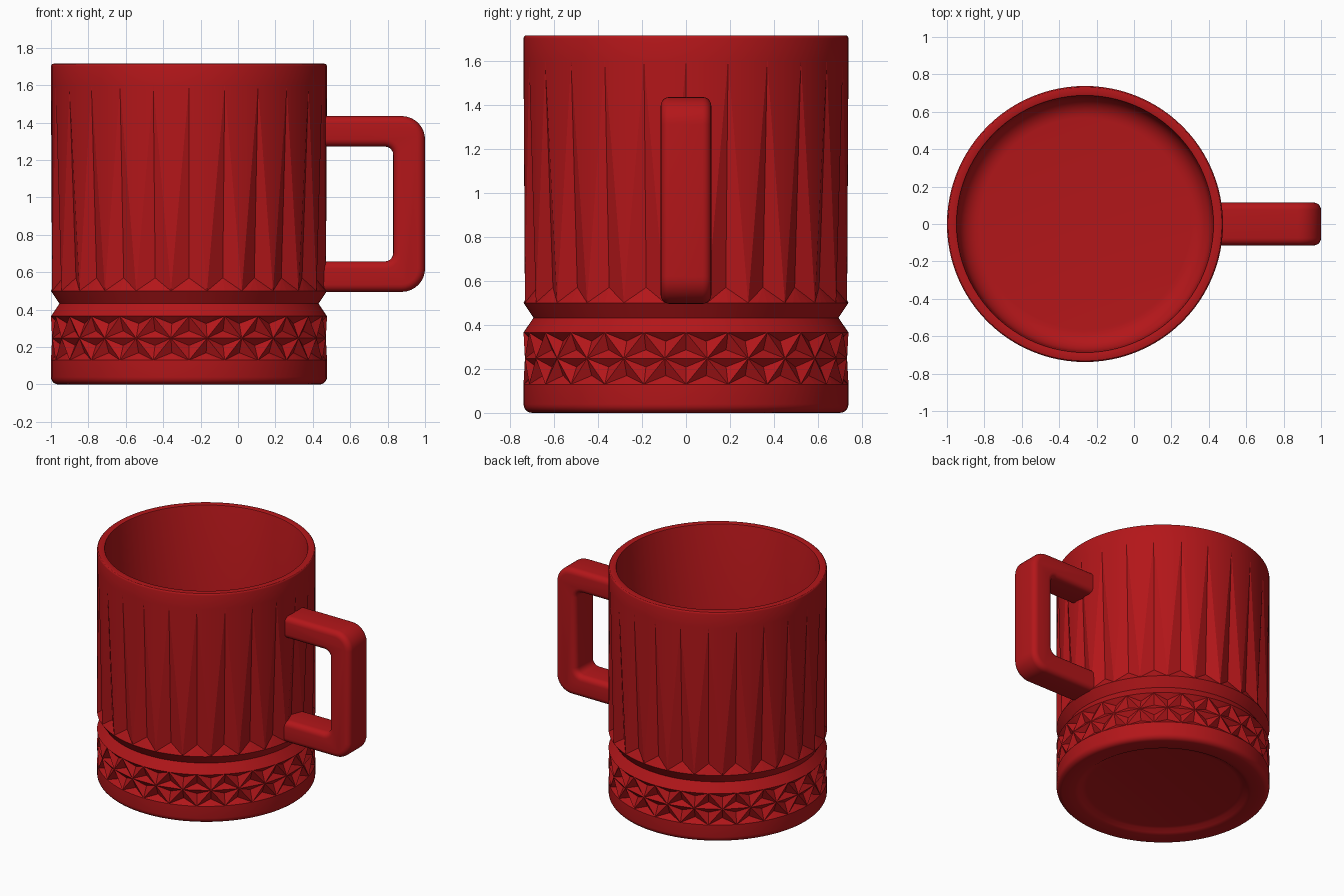
import bpy, bmesh
from math import sin, cos, pi, radians

if "Cube" in bpy.data.objects:
    bpy.data.objects.remove(bpy.data.objects["Cube"])

CX, R, FLUTES, SUB = -0.262, 0.738, 24, 4
N = FLUTES * SUB

red = bpy.data.materials.new("red_glaze")
red.diffuse_color = (0.45, 0.008, 0.01, 1)
red.use_nodes = True
red.node_tree.nodes["Principled BSDF"].inputs["Base Color"].default_value = red.diffuse_color


def finish(bm, name, angle):
    bmesh.ops.recalc_face_normals(bm, faces=bm.faces)
    for e in bm.edges:
        e.smooth = e.calc_face_angle(0) < radians(angle)
    me = bpy.data.meshes.new(name)
    bm.to_mesh(me)
    bm.free()
    me.materials.append(red)
    ob = bpy.data.objects.new(name, me)
    bpy.context.collection.objects.link(ob)
    return ob


def arc(cx, cz, r, a0, a1, n):
    """Points on an arc in the x-z plane, angles in degrees."""
    return [(cx + r * cos(radians(a0 + (a1 - a0) * i / n)),
             cz + r * sin(radians(a0 + (a1 - a0) * i / n))) for i in range(n + 1)]


# ---- mug body: lathed rings with faceted bands between them ----
bm = bmesh.new()


def point(i, r, z):
    a = 2 * pi * i / N
    return bm.verts.new((CX + r * cos(a), r * sin(a), z))


def face(*v, smooth=False):
    bm.faces.new(v).smooth = smooth


def lathe(profile, first=None):
    """Lathe a profile, optionally continuing from a ring; return first and last ring."""
    rings = [first] if first else []
    for r, z in profile:
        rings.append([point(i, r, z) for i in range(N)])
    for a, b in zip(rings, rings[1:]):
        for i in range(N):
            j = (i + 1) % N
            face(a[i], a[j], b[j], b[i], smooth=True)
    return rings[0], rings[-1]


def fan(tip, pts, smooth=False):
    for a, b in zip(pts, pts[1:]):
        face(tip, a, b, smooth=smooth)


def span(ring, a, b):
    return [ring[i % N] for i in range(a, b + 1)]


# foot with shallow underside recess
base, band_low = lathe([(0.53, 0.03), (0.56, 0.025), (0.585, 0.008), (0.61, 0)]
                       + arc(R - 0.04, 0.04, 0.04, -90, 0, 5) + [(R, 0.13)])
face(*base, smooth=True)

# V groove above the diamond band
band_top, flute_low = lathe([(R, 0.365), (0.693, 0.432), (R, 0.5)])

# diamond band: notched triangles between the crossing ridges
MID, CUT = 0.2475, 0.035
cross = [point(SUB * k + 2, R, MID) for k in range(FLUTES)]
for k in range(FLUTES):
    i = SUB * k
    for ring, s in ((band_top, 1), (band_low, -1)):
        edge = span(ring, i, i + SUB)
        fan(point(i + 2, R - CUT, MID + s * 0.078), [cross[k]] + edge + [cross[k]])
        tip = point(i, R - CUT, MID + s * 0.039)
        fan(tip, [cross[k - 1], ring[i], cross[k], cross[k - 1]])

# rim, inner wall and rounded floor
flute_top, floor = lathe([(R, 1.6)] + arc(R - 0.014, 1.701, 0.014, 0, 90, 3)
                         + arc(0.693, 1.707, 0.008, 90, 180, 2)
                         + arc(0.565, 0.22, 0.115, 0, -90, 8))
face(*floor, smooth=True)

# tapering flutes cut into the wall
for k in range(FLUTES):
    i = SUB * k
    tip = point(i, R - 0.04, 0.57)
    apex, left, right = flute_top[i], flute_low[i - 2], flute_low[(i + 2) % N]
    face(apex, left, tip)
    face(apex, tip, right)
    fan(tip, span(flute_low, i - 2, i + 2))
    fan(right, span(flute_top, i, i + SUB), smooth=True)
body = finish(bm, "mug_body", 30)

# ---- handle: squared C profile, extruded and rounded ----
X0, HALF = 0.432, 0.115
outline = ([(X0, 0.495)] + arc(0.875, 0.62, 0.125, -90, 0, 8)
           + arc(0.875, 1.31, 0.125, 0, 90, 8) + [(X0, 1.435)]
           + [(X0, 1.272)] + arc(0.785, 1.227, 0.045, 90, 0, 5)
           + arc(0.785, 0.703, 0.045, 0, -90, 5) + [(X0, 0.658)])
bm = bmesh.new()
sides = [[bm.verts.new((x, y, z)) for x, z in outline] for y in (-HALF, HALF)]
for s in sides:
    bm.faces.new(s)
n = len(outline)
for i in range(n):
    j = (i + 1) % n
    bm.faces.new((sides[0][i], sides[0][j], sides[1][j], sides[1][i]))
bmesh.ops.recalc_face_normals(bm, faces=bm.faces)
rims = [e for e in bm.edges
        if e.verts[0].co.y == e.verts[1].co.y
        and not all(v.co.x < X0 + 0.001 for v in e.verts)]
bmesh.ops.bevel(bm, geom=rims, offset=0.04, segments=5, profile=0.5, affect='EDGES')
for f in bm.faces:
    f.smooth = True
finish(bm, "handle", 40)
